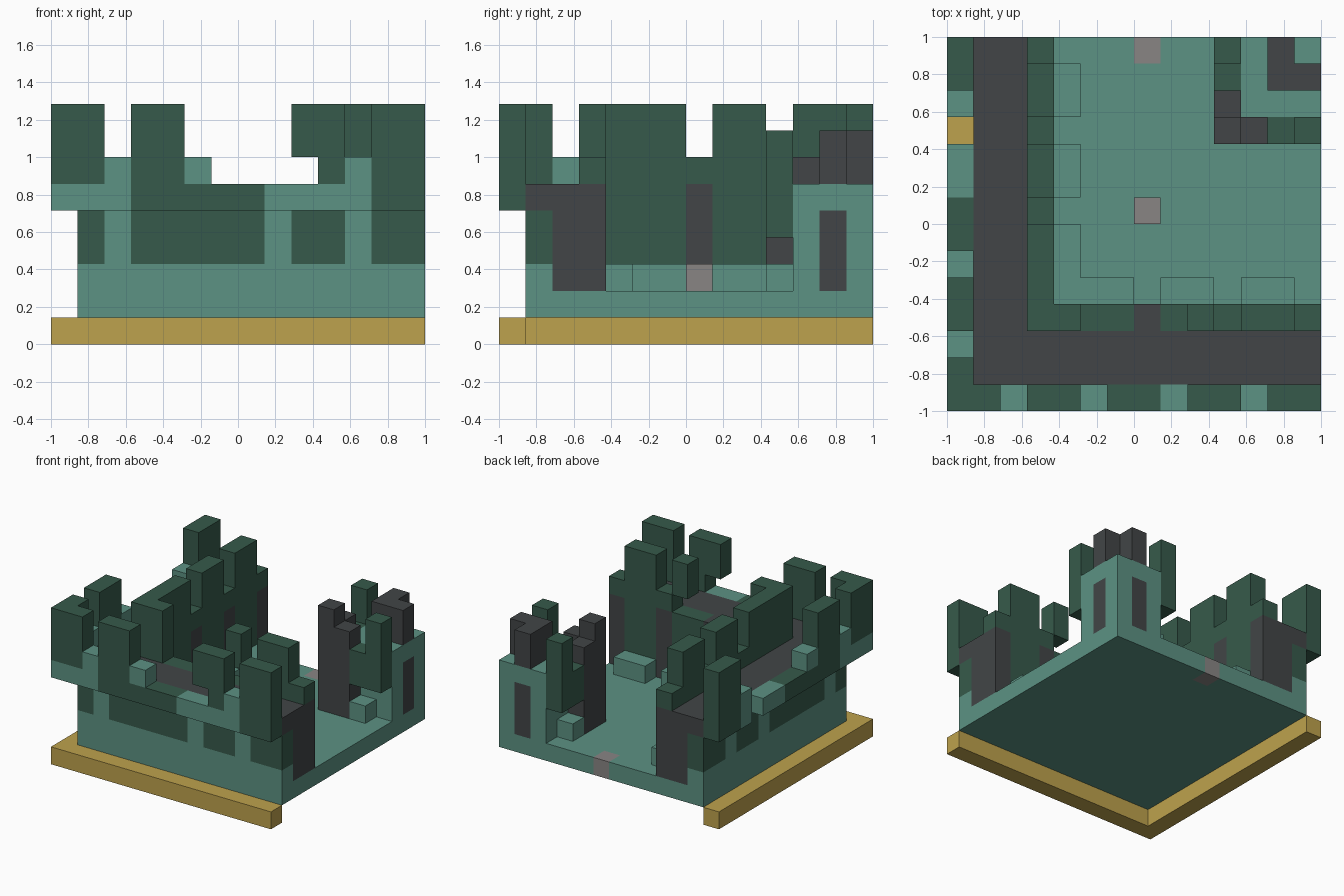
import bpy, bmesh
from mathutils import Vector

cube = bpy.data.objects.get("Cube")
if cube:
    bpy.data.objects.remove(cube, do_unlink=True)

N = 14                      # blocks along each side
U = 2 / N                   # block size
COLOURS = {
    "T": ("teal_stone", (0.107, 0.287, 0.227)),
    "G": ("dark_green_stone", (0.037, 0.102, 0.07)),
    "D": ("dark_grey_stone", (0.054, 0.06, 0.063)),
    "Y": ("ochre_trim", (0.515, 0.361, 0.074)),
    "P": ("pale_stone", (0.25, 0.235, 0.231)),
}
KEYS = list(COLOURS)


def make_material(name, rgb):
    mat = bpy.data.materials.new(name)
    mat.use_nodes = True
    mat.diffuse_color = (*rgb, 1)
    bsdf = mat.node_tree.nodes["Principled BSDF"]
    bsdf.inputs["Base Color"].default_value = (*rgb, 1)
    bsdf.inputs["Roughness"].default_value = 0.9
    return mat


MATERIALS = [make_material(*COLOURS[key]) for key in KEYS]
blocks = {}                 # (i, j, k) -> (part, colour key)


def box(part, colour, xs, ys, zs):
    """Fill inclusive ranges of blocks."""
    for i in range(xs[0], xs[1] + 1):
        for j in range(ys[0], ys[1] + 1):
            for k in range(zs[0], zs[1] + 1):
                blocks[i, j, k] = (part, colour)


def mirrored_box(part, colour, xs, ys, zs):
    """Fill a box and its twin across the diagonal."""
    box(part, colour, xs, ys, zs)
    box(part, colour, ys, xs, zs)


def row(part, side, lane, levels, pattern):
    """Lay a row of blocks along the front or left side, one letter per block."""
    for n, key in enumerate(pattern):
        if key != " ":
            for k in range(levels[0], levels[1] + 1):
                cell = (n, lane, k) if side == "front" else (lane, n, k)
                blocks[cell] = (part, key)


# Ochre trim along the two outer sides, and the courtyard floor
mirrored_box("base_trim", "Y", (0, 13), (0, 0), (0, 0))
box("courtyard_floor", "T", (1, 13), (1, 13), (1, 1))
box("courtyard_floor", "P", (7, 7), (13, 13), (1, 1))
box("pale_marker", "P", (7, 7), (7, 7), (2, 2))

# Thick walls: patterned outer skin, grey core and walkway, inner skin with doors
for side in ("front", "left"):
    wall = side + "_wall"
    row(wall, side, 1, (2, 2), " TTTTTTTTTTTTT")
    row(wall, side, 1, (3, 4), " GTGGGGGTGGTGG")
    row(wall, side, 1, (5, 5), " DDDDDDDDDDDDD")
    row(wall, side, 2, (2, 5), "  DDDDDDDDDDDD")
    row(wall, side, 3, (2, 2), "   TTTTDTTDTTD")
    row(wall, side, 3, (3, 5), "   GGGGDGGDGGD")

# Overhanging outer parapets, the left one broken near the back
row("front_parapet", "front", 0, (5, 5), "TTTGGGGGTTTTGG")
row("front_parapet", "front", 0, (6, 6), "GGTGGT    GTGG")
row("front_parapet", "front", 0, (7, 8), "GG GG    GG GG")
row("left_parapet", "left", 0, (5, 5), "TTTGGGGGTT TGG")
row("left_parapet", "left", 0, (6, 6), "GGTGGT     TGG")
row("left_parapet", "left", 0, (7, 8), "GG GG       GG")

# Inner battlements, more ruined along the front
row("front_inner_battlement", "front", 3, (6, 6), "   GG     GGGG")
row("front_inner_battlement", "front", 3, (7, 8), "   GG    G GG ")
row("left_inner_battlement", "left", 3, (6, 6), "   GGGGGGGGGGG")
row("left_inner_battlement", "left", 3, (7, 8), "   GGGG GG GG ")

# Low steps at the foot of the inner walls
for first, last in ((4, 6), (8, 9), (11, 12)):
    mirrored_box("courtyard_steps", "T", (first, last), (4, 4), (2, 2))

# Corner tower with windows, grey corner stones and green buttresses
box("corner_tower", "T", (11, 13), (11, 13), (2, 5))
mirrored_box("corner_tower", "D", (12, 12), (13, 13), (2, 4))
mirrored_box("tower_crown", "D", (12, 12), (12, 13), (6, 7))
box("tower_pier", "D", (10, 10), (10, 10), (2, 7))
mirrored_box("tower_pier", "D", (11, 11), (10, 10), (2, 6))
mirrored_box("tower_buttress", "G", (13, 13), (10, 10), (4, 7))
mirrored_box("tower_buttress", "G", (12, 12), (10, 10), (4, 5))
mirrored_box("tower_step", "T", (12, 12), (10, 10), (2, 2))


def build_part(part):
    """Make one mesh from the exposed sides of a part's blocks."""
    bm = bmesh.new()
    for cell, (owner, key) in blocks.items():
        if owner != part:
            continue
        for axis in range(3):
            for step in (-1, 1):
                near = list(cell)
                near[axis] += step
                if tuple(near) in blocks:
                    continue
                a, b = (axis + 1) % 3, (axis + 2) % 3
                verts = []
                for da, db in ((0, 0), (1, 0), (1, 1), (0, 1)):
                    p = Vector(cell)
                    p[axis] += step > 0
                    p[a] += da
                    p[b] += db
                    verts.append(bm.verts.new(p * U - Vector((1, 1, 0))))
                face = bm.faces.new(verts if step > 0 else verts[::-1])
                face.material_index = KEYS.index(key)
    bmesh.ops.remove_doubles(bm, verts=bm.verts, dist=U / 100)
    bmesh.ops.dissolve_limit(bm, angle_limit=0.01, verts=bm.verts,
                             edges=bm.edges, delimit={"MATERIAL"})
    mesh = bpy.data.meshes.new(part)
    bm.to_mesh(mesh)
    bm.free()
    for mat in MATERIALS:
        mesh.materials.append(mat)
    bpy.context.collection.objects.link(bpy.data.objects.new(part, mesh))


for name in sorted({owner for owner, _ in blocks.values()}):
    build_part(name)
